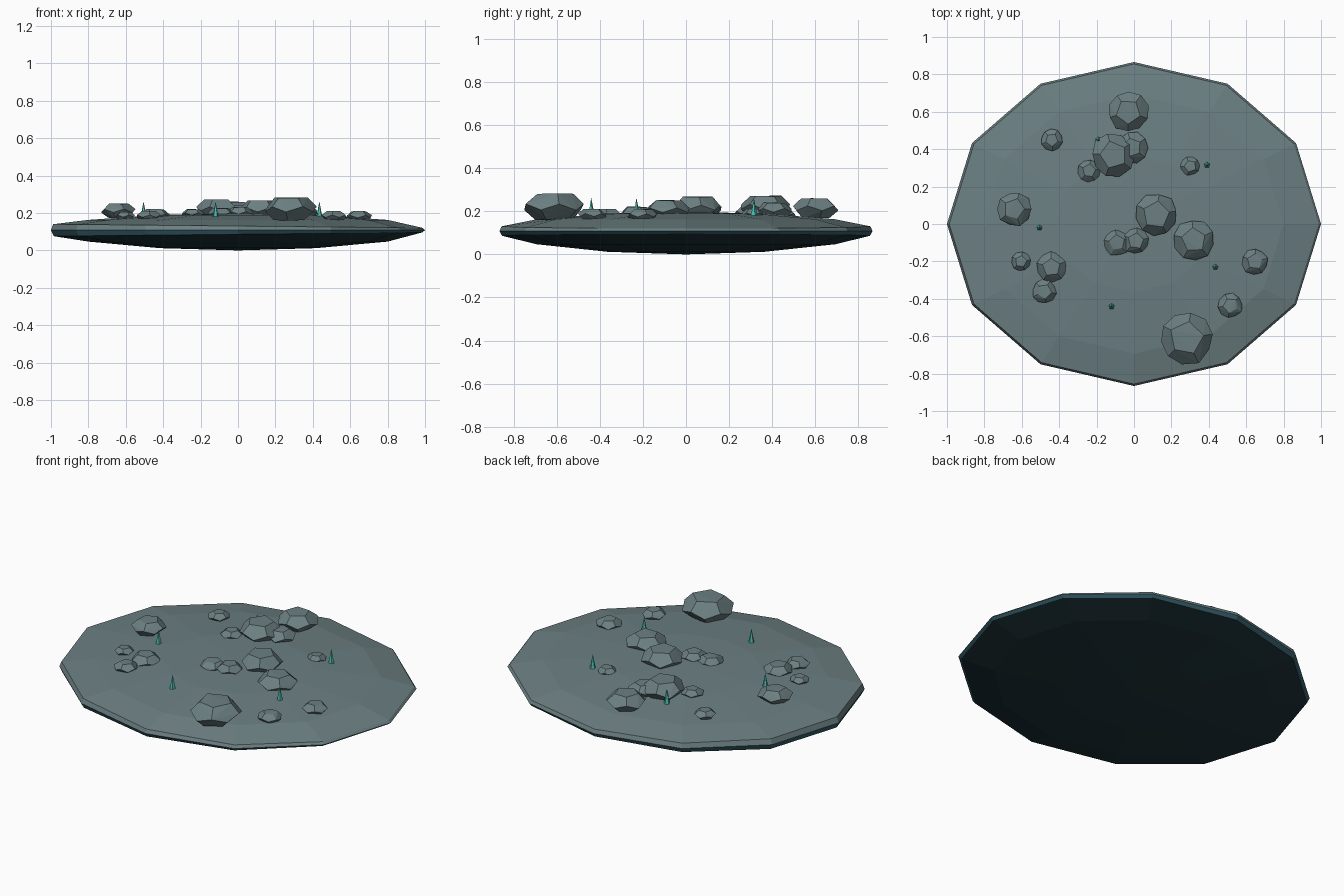
import bpy, bmesh, math, random
from mathutils import Vector, Matrix

if "Cube" in bpy.data.objects:
    bpy.data.objects.remove(bpy.data.objects["Cube"])

random.seed(7)


def material(name, rgb):
    m = bpy.data.materials.new(name)
    m.diffuse_color = (*rgb, 1)
    m.use_nodes = True
    m.node_tree.nodes["Principled BSDF"].inputs["Base Color"].default_value = m.diffuse_color
    return m


STONE = material("grey stone", (0.150, 0.215, 0.225))
SHORE = material("blue shore", (0.035, 0.110, 0.145))
UNDER = material("dark underside", (0.013, 0.034, 0.043))
CRYSTAL = material("teal crystal", (0.070, 0.520, 0.440))


def finish(name, bm, mats):
    bmesh.ops.recalc_face_normals(bm, faces=bm.faces[:])
    me = bpy.data.meshes.new(name)
    bm.to_mesh(me)
    bm.free()
    for m in mats:
        me.materials.append(m)
    ob = bpy.data.objects.new(name, me)
    bpy.context.collection.objects.link(ob)
    return ob


# Island: twelve-sided flattened disc, thicker on its left rim
SIDES = 12
PROFILE = [(0.42, 0.012), (0.80, 0.047), (0.985, None), (1.0, None),
           (0.988, None), (0.80, 0.163), (0.42, 0.190)]
bm = bmesh.new()
rings = []
for k, (r, z) in enumerate(PROFILE):
    ring = []
    for i in range(SIDES):
        a = 2 * math.pi * i / SIDES
        t = 0.022 - 0.010 * math.cos(a)
        h = z if z is not None else 0.108 + (k - 3) * t
        ring.append(bm.verts.new((r * math.cos(a), 0.866 * r * math.sin(a), h)))
    rings.append(ring)
bottom = bm.verts.new((0, 0, 0))
top = bm.verts.new((0, 0, 0.197))
for i in range(SIDES):
    j = (i + 1) % SIDES
    bm.faces.new((bottom, rings[0][j], rings[0][i])).material_index = 2
    bm.faces.new((top, rings[-1][i], rings[-1][j])).material_index = 0
    for k in range(len(rings) - 1):
        f = bm.faces.new((rings[k][i], rings[k][j], rings[k + 1][j], rings[k + 1][i]))
        f.material_index = 2 if k < 2 else 1 if k == 2 else 0
finish("island", bm, [STONE, SHORE, UNDER])


# Boulders: slightly irregular flattened dodecahedra, half sunk in the ground
def boulder(name, x, y, r, z_top):
    ico = bmesh.new()
    bmesh.ops.create_icosphere(ico, subdivisions=1, radius=1)
    points = [f.calc_center_median().normalized() for f in ico.faces]
    ico.free()
    spin = Matrix.Rotation(random.uniform(0, 6.28), 3, 'Z')
    half = 0.52 * r
    bm = bmesh.new()
    for p in points:
        q = spin @ p * random.uniform(0.95, 1.07)
        bm.verts.new((x + q.x * r, y + q.y * r, z_top - 0.8 * half + q.z * half))
    hull = bmesh.ops.convex_hull(bm, input=bm.verts[:])
    loose = [v for v in bm.verts if not v.link_faces]
    bmesh.ops.delete(bm, geom=loose, context='VERTS')
    finish(name, bm, [STONE])


BOULDERS = [
    (0.28, -0.61, 0.145, 0.28), (-0.03, 0.60, 0.110, 0.26),
    (-0.11, 0.37, 0.118, 0.27), (-0.01, 0.41, 0.085, 0.24),
    (-0.24, 0.285, 0.060, 0.22), (-0.44, 0.45, 0.058, 0.21),
    (0.30, 0.31, 0.053, 0.21), (-0.64, 0.08, 0.092, 0.25),
    (0.12, 0.05, 0.115, 0.265), (0.32, -0.085, 0.108, 0.25),
    (-0.09, -0.10, 0.070, 0.225), (0.01, -0.09, 0.070, 0.23),
    (-0.605, -0.20, 0.052, 0.205), (-0.44, -0.23, 0.080, 0.22),
    (-0.48, -0.36, 0.064, 0.21), (0.645, -0.20, 0.070, 0.21),
    (0.515, -0.435, 0.066, 0.21)]
for n, spec in enumerate(BOULDERS):
    boulder(f"boulder_{n + 1}", *spec)

# Crystals: slim five-sided spikes
for n, (x, y) in enumerate([(-0.19, 0.45), (0.39, 0.315), (-0.505, -0.02),
                            (0.435, -0.23), (-0.12, -0.44)]):
    bm = bmesh.new()
    bmesh.ops.create_cone(bm, cap_ends=True, segments=5, radius1=0.018, radius2=0.0,
                          depth=0.09, matrix=Matrix.Translation((x, y, 0.217)))
    finish(f"crystal_{n + 1}", bm, [CRYSTAL])
